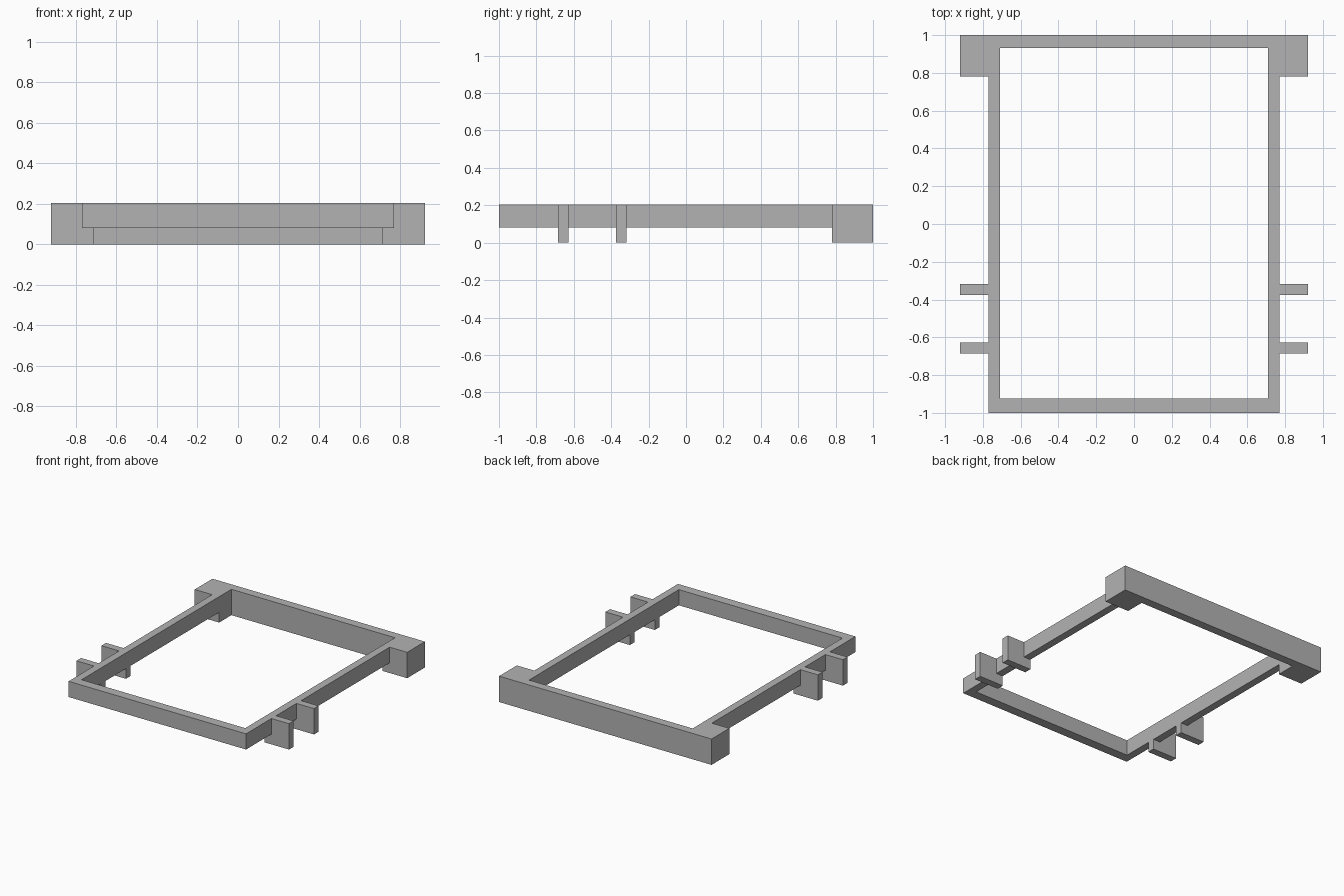
import bpy
import bmesh

cube = bpy.data.objects.get("Cube")
if cube:
    bpy.data.objects.remove(cube, do_unlink=True)

# Shared plain grey
grey = bpy.data.materials.new("plain_grey")
grey.use_nodes = True
colour = (0.45, 0.45, 0.45, 1)
grey.diffuse_color = colour
grey.node_tree.nodes["Principled BSDF"].inputs["Base Color"].default_value = colour

INNER, OUTER, WIDE = 0.71, 0.77, 0.922   # half widths: opening, frame, tabs
UNDER, TOP = 0.08, 0.203                 # underside and top of the frame


def finish(name, bm):
    bmesh.ops.recalc_face_normals(bm, faces=bm.faces)
    mesh = bpy.data.meshes.new(name)
    bm.to_mesh(mesh)
    bm.free()
    mesh.materials.append(grey)
    obj = bpy.data.objects.new(name, mesh)
    bpy.context.collection.objects.link(obj)
    return obj


def extrude_profile(name, profile, y0, y1):
    """Solid with an x-z profile running from y0 to y1."""
    bm = bmesh.new()
    face = bm.faces.new([bm.verts.new((x, y0, z)) for x, z in profile])
    moved = bmesh.ops.extrude_face_region(bm, geom=[face], use_keep_orig=True)
    verts = [v for v in moved["geom"] if isinstance(v, bmesh.types.BMVert)]
    bmesh.ops.translate(bm, verts=verts, vec=(0, y1 - y0, 0))
    return finish(name, bm)


# Rectangular frame: outer and inner loops joined into a ring with walls
def rectangle(half, y0, y1):
    return [(-half, y0), (half, y0), (half, y1), (-half, y1)]


bm = bmesh.new()
loops = [[bm.verts.new((x, y, z)) for x, y in rect]
         for rect, z in ((rectangle(OUTER, -1, 1), UNDER),
                         (rectangle(OUTER, -1, 1), TOP),
                         (rectangle(INNER, -0.925, 0.932), TOP),
                         (rectangle(INNER, -0.925, 0.932), UNDER))]
for a, b in zip(loops, loops[1:] + loops[:1]):
    for i in range(4):
        j = (i + 1) % 4
        bm.faces.new((a[i], a[j], b[j], b[i]))
finish("frame", bm)

# Lower part of the deep back rail
extrude_profile("back_apron", [(-INNER, 0), (INNER, 0), (INNER, UNDER), (-INNER, UNDER)],
                0.932, 1)

# Corner blocks and thin tabs hook under the frame, mirrored across x
hook = [(INNER, 0), (WIDE, 0), (WIDE, TOP), (OUTER, TOP), (OUTER, UNDER), (INNER, UNDER)]
for name, y0, y1 in (("back_corner_blocks", 0.78, 1),
                     ("rear_tabs", -0.375, -0.318),
                     ("front_tabs", -0.685, -0.628)):
    part = extrude_profile(name, hook, y0, y1)
    part.modifiers.new("mirror", 'MIRROR').use_axis[0] = True
